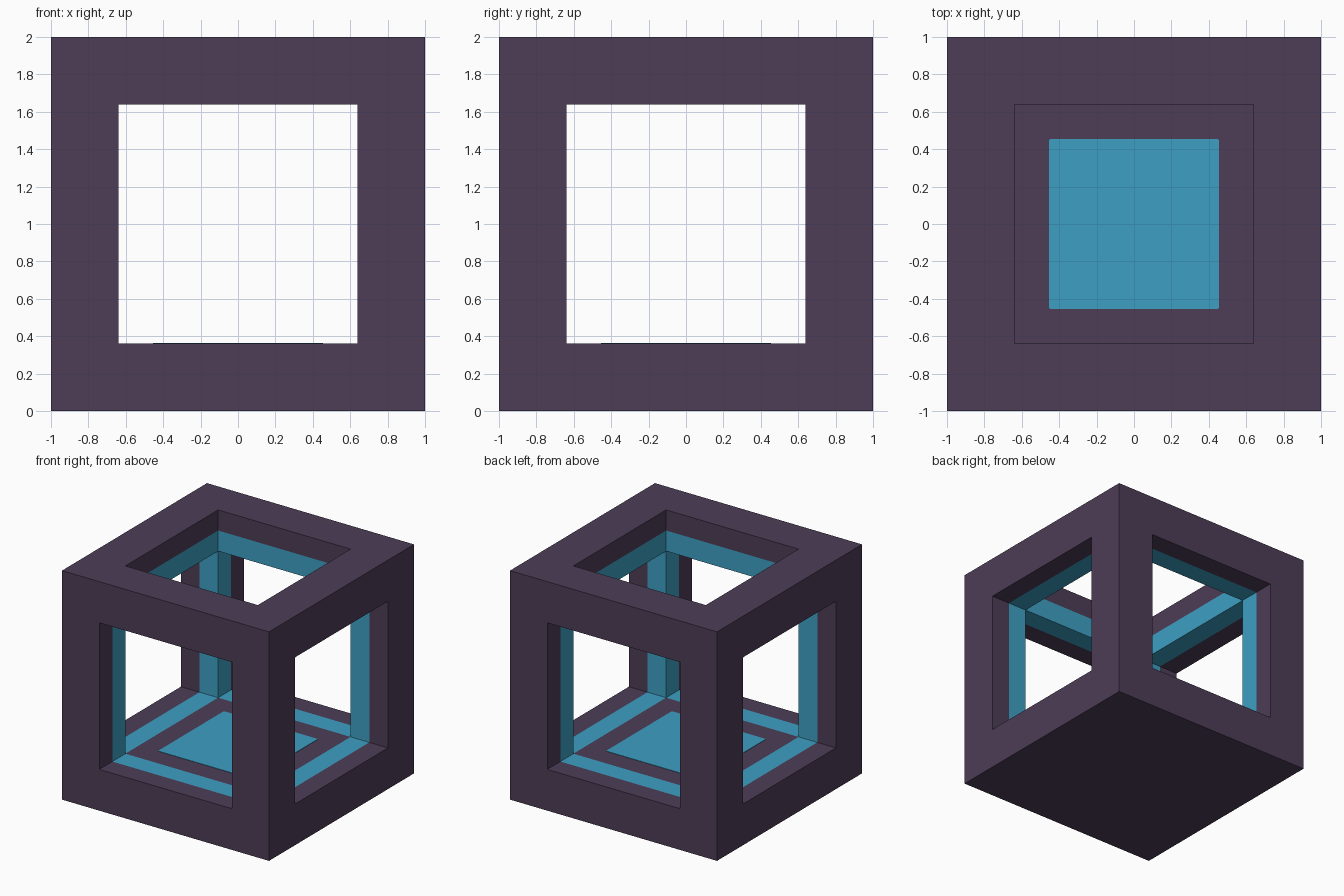
import bpy
import bmesh
from itertools import product
from mathutils import Vector

if "Cube" in bpy.data.objects:
    bpy.data.objects.remove(bpy.data.objects["Cube"], do_unlink=True)

OPEN, BAND = 0.64, 0.82          # half width of the windows, outer edge of the blue band
CUTS = (-1, -BAND, -OPEN, OPEN, BAND, 1)


def material(name, rgb):
    mat = bpy.data.materials.new(name)
    mat.use_nodes = True
    colour = (*rgb, 1)
    mat.diffuse_color = colour
    bsdf = mat.node_tree.nodes["Principled BSDF"]
    bsdf.inputs["Base Color"].default_value = colour
    bsdf.inputs["Roughness"].default_value = 0.7
    return mat


purple = material("dark purple", (0.074, 0.047, 0.095))
blue = material("bright blue", (0.047, 0.352, 0.552))


def make_object(name, bm, mats):
    mesh = bpy.data.meshes.new(name)
    bm.to_mesh(mesh)
    bm.free()
    for mat in mats:
        mesh.materials.append(mat)
    obj = bpy.data.objects.new(name, mesh)
    bpy.context.collection.objects.link(obj)
    return obj


# Open cube frame: bars along all edges and a solid floor
def solid(cell):
    if min(cell) < 0 or max(cell) > 4:
        return False
    return sum(i != 2 for i in cell) >= 2 or cell[2] < 2


bm = bmesh.new()
for cell in filter(solid, product(range(5), repeat=3)):
    for axis, side in product(range(3), (0, 1)):
        beside = list(cell)
        beside[axis] += 2 * side - 1
        if solid(beside):
            continue
        u, v = (axis + 1) % 3, (axis + 2) % 3
        corners = []
        for du, dv in ((0, 0), (1, 0), (1, 1), (0, 1)):
            p = Vector()
            p[axis] = CUTS[cell[axis] + side]
            p[u] = CUTS[cell[u] + du]
            p[v] = CUTS[cell[v] + dv]
            corners.append(bm.verts.new(p))
        bm.faces.new(corners if side else corners[::-1])
bmesh.ops.remove_doubles(bm, verts=bm.verts, dist=0.0001)

# Blue band around the inner half of every window reveal
for face in bm.faces:
    reach = max(abs(c) for c in face.calc_center_median())
    face.material_index = int(OPEN + 0.01 < reach < BAND - 0.01)
bmesh.ops.translate(bm, verts=bm.verts, vec=(0, 0, 1))
make_object("cube_frame", bm, (purple, blue))

# Blue square inlay on the floor, with slightly rounded corners
bm = bmesh.new()
bmesh.ops.create_cube(bm, size=1)
bmesh.ops.scale(bm, verts=bm.verts, vec=(0.91, 0.91, 0.006))
upright = [e for e in bm.edges if abs(e.verts[0].co.z - e.verts[1].co.z) > 0.001]
bmesh.ops.bevel(bm, geom=upright, offset=0.012, segments=3, profile=0.5, affect='EDGES')
panel = make_object("floor_panel", bm, (blue,))
panel.location.z = 1 - OPEN
